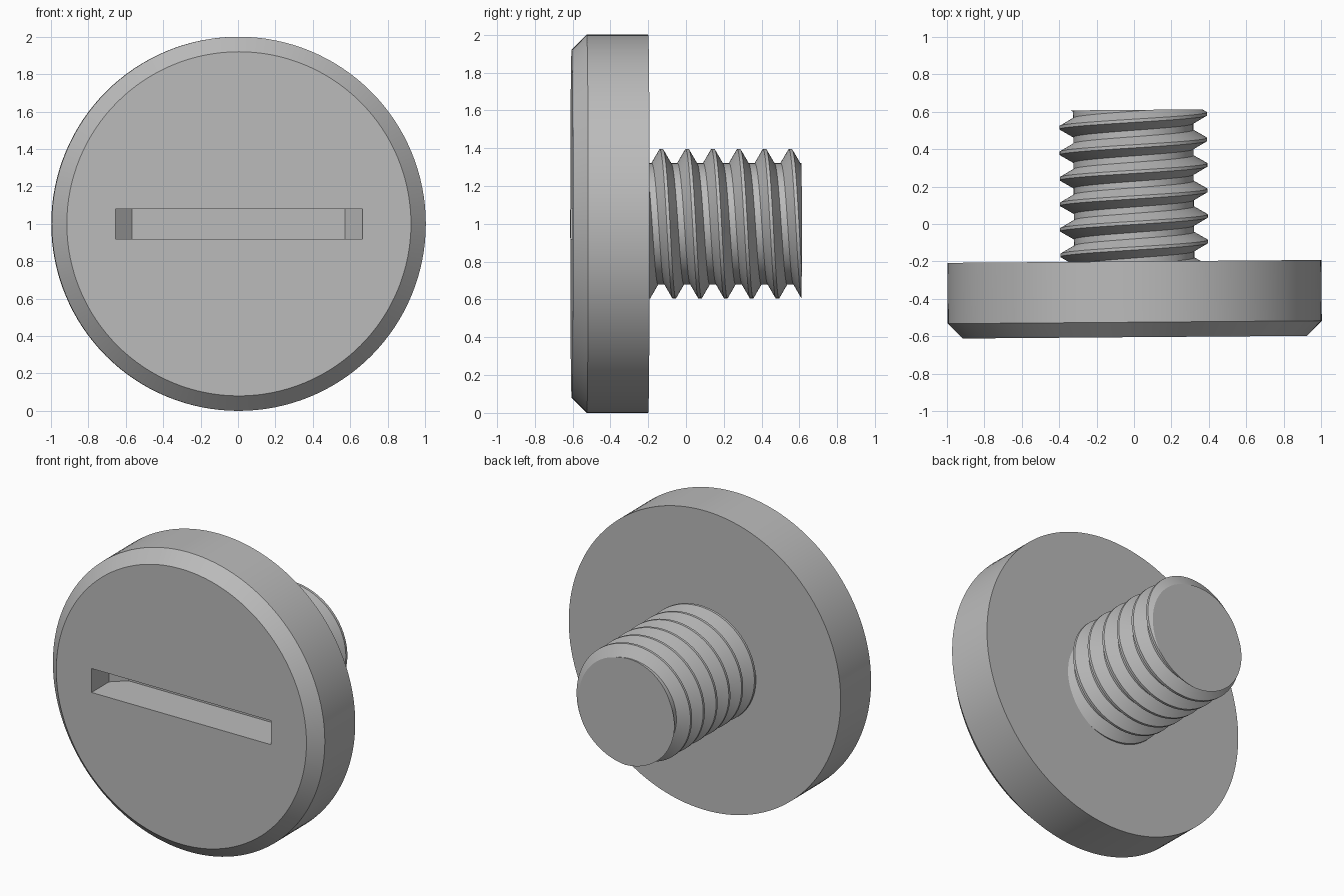
import bpy, bmesh, math
from mathutils import Vector

cube = bpy.data.objects.get("Cube")
if cube:
    bpy.data.objects.remove(cube, do_unlink=True)

CENTRE = Vector((0, 0, 1))
TILT = math.radians(0.45)   # slight turn of the whole screw

steel = bpy.data.materials.new("plain grey steel")
GREY = (0.5, 0.5, 0.5, 1)
steel.diffuse_color = GREY
steel.use_nodes = True
steel.node_tree.nodes["Principled BSDF"].inputs["Base Color"].default_value = GREY


def polar(r, angle, y):
    return Vector((r * math.cos(angle), y, r * math.sin(angle)))


def finish(bm, name):
    bmesh.ops.recalc_face_normals(bm, faces=bm.faces)
    mesh = bpy.data.meshes.new(name)
    bm.to_mesh(mesh)
    bm.free()
    mesh.materials.append(steel)
    ob = bpy.data.objects.new(name, mesh)
    bpy.context.collection.objects.link(ob)
    ob.location = CENTRE
    ob.rotation_euler.z = TILT
    return ob


def activate(ob):
    bpy.ops.object.select_all(action="DESELECT")
    ob.select_set(True)
    bpy.context.view_layer.objects.active = ob


def loft(name, rings):
    """Join matching closed rings of points and cap both ends."""
    bm = bmesh.new()
    rows = [[bm.verts.new(p) for p in ring] for ring in rings]
    n = len(rows[0])
    for a, b in zip(rows, rows[1:]):
        for i in range(n):
            j = (i + 1) % n
            bm.faces.new((a[i], a[j], b[j], b[i]))
    bm.faces.new(rows[0])
    bm.faces.new(rows[-1])
    return finish(bm, name)


# Round head with a chamfered front rim
STEPS = 128
head_profile = [(0.92, -0.605), (1.0, -0.525), (1.0, -0.2)]
head = loft("head", [[polar(r, math.tau * i / STEPS, y) for i in range(STEPS)]
                     for r, y in head_profile])

# Driver slot: straight walls, then sloped ends down to a shorter floor
slot_profile = [(0.66, -0.7), (0.66, -0.42), (0.57, -0.34)]
cutter = loft("slot_cutter", [[(-w, y, -0.08), (w, y, -0.08), (w, y, 0.08), (-w, y, 0.08)]
                              for w, y in slot_profile])
cutter.hide_render = True
activate(head)
cut = head.modifiers.new("slot", "BOOLEAN")
cut.operation = "DIFFERENCE"
cut.solver = "EXACT"
cut.object = cutter
bpy.ops.object.modifier_apply(modifier=cut.name)
bpy.data.objects.remove(cutter, do_unlink=True)

# Threaded shaft: one helical surface, trimmed flat at both ends
PITCH, CREST, ROOT = 0.1365, 0.395, 0.321
AROUND, FIRST, LAST = 96, -4, 7
tooth = [(-PITCH / 16, CREST), (PITCH / 16, CREST),
         (PITCH * 3 / 8, ROOT), (PITCH * 5 / 8, ROOT)]
bm = bmesh.new()
columns = []
for i in range(AROUND):
    turn = i / AROUND
    columns.append([bm.verts.new(polar(r, math.tau * turn, 0.04 + (k - turn) * PITCH + dy))
                    for k in range(FIRST, LAST) for dy, r in tooth])
size = len(columns[0])
for i in range(AROUND):
    a, b = columns[i], columns[(i + 1) % AROUND]
    # after a full turn the helix has moved by one whole tooth
    shift = len(tooth) if i == AROUND - 1 else 0
    for j in range(shift, size - 1):
        bm.faces.new((a[j], a[j + 1], b[j + 1 - shift], b[j - shift]))
for y, side in ((-0.22, -1), (0.61, 1)):
    bmesh.ops.bisect_plane(bm, geom=bm.verts[:] + bm.edges[:] + bm.faces[:],
                           plane_co=(0, y, 0), plane_no=(0, side, 0), clear_outer=True)
    rim = [e for e in bm.edges if e.is_boundary
           and all(abs(v.co.y - y) < 1e-4 for v in e.verts)]
    bmesh.ops.holes_fill(bm, edges=rim, sides=0)
shaft = finish(bm, "threaded_shaft")

# Smooth curved sides, crisp edges
for ob in (head, shaft):
    activate(ob)
    bpy.ops.object.shade_smooth_by_angle(angle=math.radians(25))
